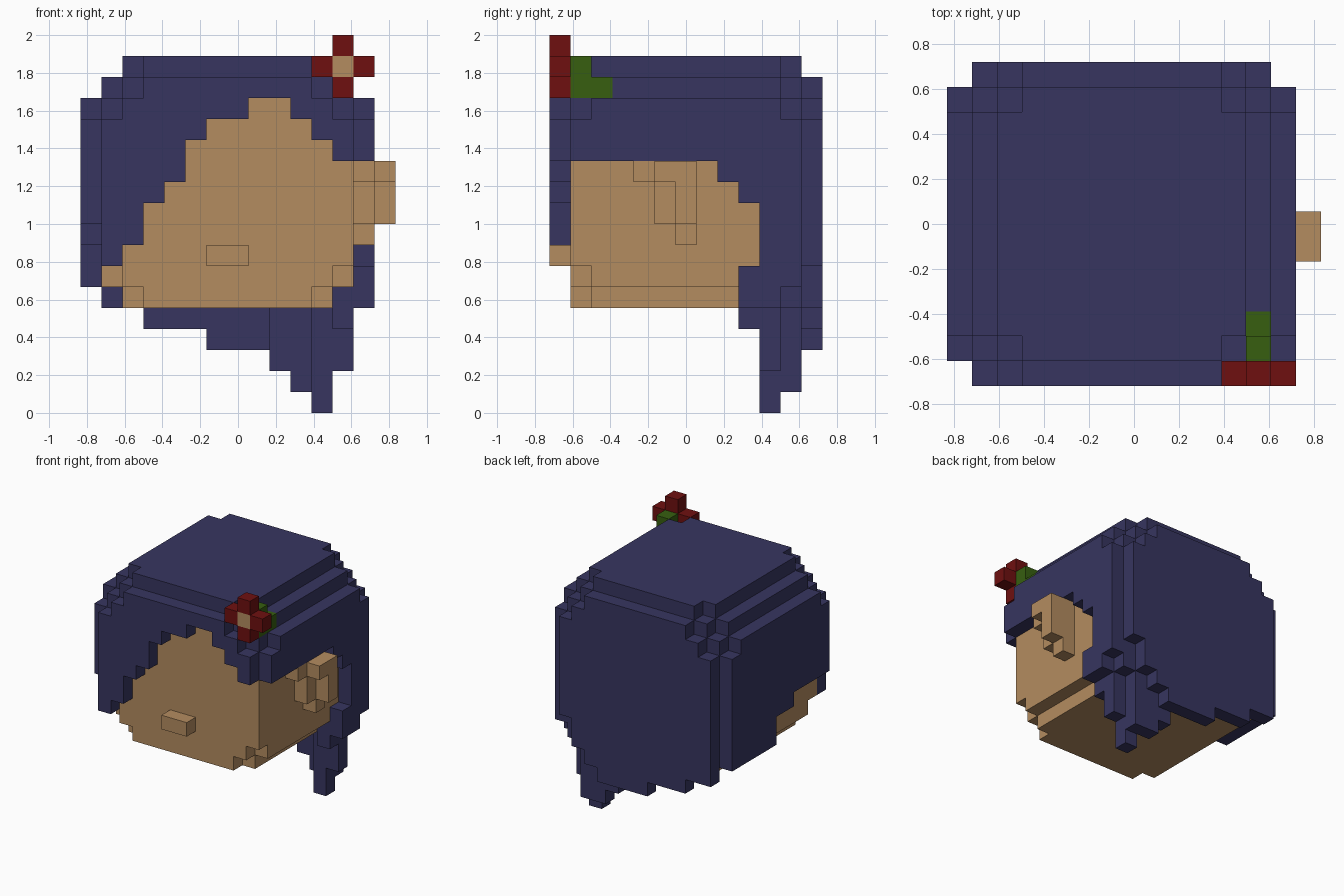
import bpy
import bmesh
from mathutils import Vector

cube = bpy.data.objects.get("Cube")
if cube:
    bpy.data.objects.remove(cube, do_unlink=True)

U = 1 / 9                                # edge length of one block
ORIGIN = Vector((-7.5, -6.5, 0)) * U


def make_material(name, rgb):
    mat = bpy.data.materials.new(name)
    mat.use_nodes = True
    mat.diffuse_color = (*rgb, 1)
    mat.node_tree.nodes["Principled BSDF"].inputs["Base Color"].default_value = (*rgb, 1)
    return mat


HAIR = make_material("navy_hair", (0.038, 0.036, 0.117))
SKIN = make_material("tan_skin", (0.456, 0.262, 0.117))
RED = make_material("petal_red", (0.156, 0.005, 0.005))
GREEN = make_material("stem_green", (0.038, 0.114, 0.005))

parts = {}                               # part name -> (material, cells)
taken = set()                            # every filled block


def box(x0, x1, y0, y1, z0, z1):
    return {(x, y, z) for x in range(x0, x1) for y in range(y0, y1) for z in range(z0, z1)}


def add_part(name, mat, *cell_sets):
    cells = set().union(*cell_sets) - taken
    taken.update(cells)
    parts[name] = (mat, cells)


def rounded(cells):
    """Trim the edges and corners of the hair block."""
    kept = set()
    for x, y, z in cells:
        a, b, c = min(x, 13 - x), min(y, 12 - y), 16 - z
        if a + b >= 1 and a + c >= 2 and b + c >= 1 and a + b + c >= 4:
            kept.add((x, y, z))
    return kept


def rounded_chin(cells):
    """Trim the lower edges and corners of the head block."""
    kept = set()
    for x, y, z in cells:
        a, b, c = min(x - 1, 12 - x), y - 1, z - 5
        if a + c >= 1 and a + b + c >= 2:
            kept.add((x, y, z))
    return kept


# Flower on the front upper corner
add_part("flower_petals", RED, box(12, 13, 0, 1, 17, 18), box(12, 13, 0, 1, 15, 16),
         box(11, 12, 0, 1, 16, 17), box(13, 14, 0, 1, 16, 17))
add_part("flower_centre", SKIN, box(12, 13, 0, 1, 16, 17))
add_part("flower_stem", GREEN, box(12, 13, 1, 2, 15, 17), box(12, 13, 2, 3, 15, 16))

# Nose and ear
add_part("nose", SKIN, box(6, 8, 0, 1, 7, 8))
add_part("ear", SKIN, box(13, 14, 4, 7, 11, 12), box(13, 14, 5, 7, 9, 11),
         box(13, 14, 6, 7, 8, 9), box(14, 15, 5, 7, 11, 12), box(14, 15, 6, 7, 9, 11))

# Hair crown: two top layers plus the corner blocks just below them
add_part("hair_crown", HAIR, rounded(box(0, 14, 0, 13, 15, 17)),
         box(1, 2, 1, 12, 14, 15), box(12, 13, 1, 12, 14, 15))

# Fringe: lowest block of each column, from x = 1
fringe = [7, 8, 10, 11, 13, 14, 14, 15, 15, 14, 13, 12]
add_part("hair_fringe", HAIR,
         *(rounded(box(i + 1, i + 2, 0, 1, z, 15)) for i, z in enumerate(fringe)))

# Side curtains: lowest block of each column, from y = 1
side_minus = [9] * 4 + [8] * 2 + [6] * 5
side_plus = [12] * 7 + [11, 10, 5, 6]
add_part("hair_right_side", HAIR,
         *(rounded(box(0, 1, i + 1, i + 2, z, 15)) for i, z in enumerate(side_minus)))
add_part("hair_left_side", HAIR, box(13, 14, 9, 10, 5, 7),
         *(rounded(box(13, 14, i + 1, i + 2, z, 15)) for i, z in enumerate(side_plus)))

# Back curtain: lowest block of each column, from x = 1
back = [5, 5, 4, 4, 4, 3, 3, 3, 3, 4, 5, 7]
add_part("hair_back", HAIR,
         *(rounded(box(i + 1, i + 2, 12, 13, z, 15)) for i, z in enumerate(back)))

# Hanging lock at the back corner: (x, y, lowest, top)
lock = [(12, 9, 4, 7), (12, 10, 2, 7), (12, 11, 5, 8), (11, 10, 0, 6),
        (11, 11, 1, 6), (10, 11, 1, 6), (9, 11, 2, 6)]
add_part("hair_lock", HAIR, *(box(x, x + 1, y, y + 1, z0, z1) for x, y, z0, z1 in lock))

# Head
add_part("head", SKIN, rounded_chin(box(1, 13, 1, 12, 5, 15)))

# Block faces: outward direction and its corner offsets, counter-clockwise
FACES = {
    (1, 0, 0): ((1, 0, 0), (1, 1, 0), (1, 1, 1), (1, 0, 1)),
    (-1, 0, 0): ((0, 0, 0), (0, 0, 1), (0, 1, 1), (0, 1, 0)),
    (0, 1, 0): ((0, 1, 0), (0, 1, 1), (1, 1, 1), (1, 1, 0)),
    (0, -1, 0): ((0, 0, 0), (1, 0, 0), (1, 0, 1), (0, 0, 1)),
    (0, 0, 1): ((0, 0, 1), (1, 0, 1), (1, 1, 1), (0, 1, 1)),
    (0, 0, -1): ((0, 0, 0), (0, 1, 0), (1, 1, 0), (1, 0, 0)),
}


def build(name, mat, cells):
    """Skin the open sides of a part's blocks."""
    bm = bmesh.new()
    verts = {}
    for cell in sorted(cells):
        for step, corners in FACES.items():
            if tuple(c + s for c, s in zip(cell, step)) in taken:
                continue
            loop = []
            for corner in corners:
                key = tuple(c + o for c, o in zip(cell, corner))
                if key not in verts:
                    verts[key] = bm.verts.new(ORIGIN + Vector(key) * U)
                loop.append(verts[key])
            bm.faces.new(loop)
    mesh = bpy.data.meshes.new(name)
    bm.to_mesh(mesh)
    bm.free()
    mesh.materials.append(mat)
    bpy.context.scene.collection.objects.link(bpy.data.objects.new(name, mesh))


for part_name, (part_mat, part_cells) in parts.items():
    build(part_name, part_mat, part_cells)
